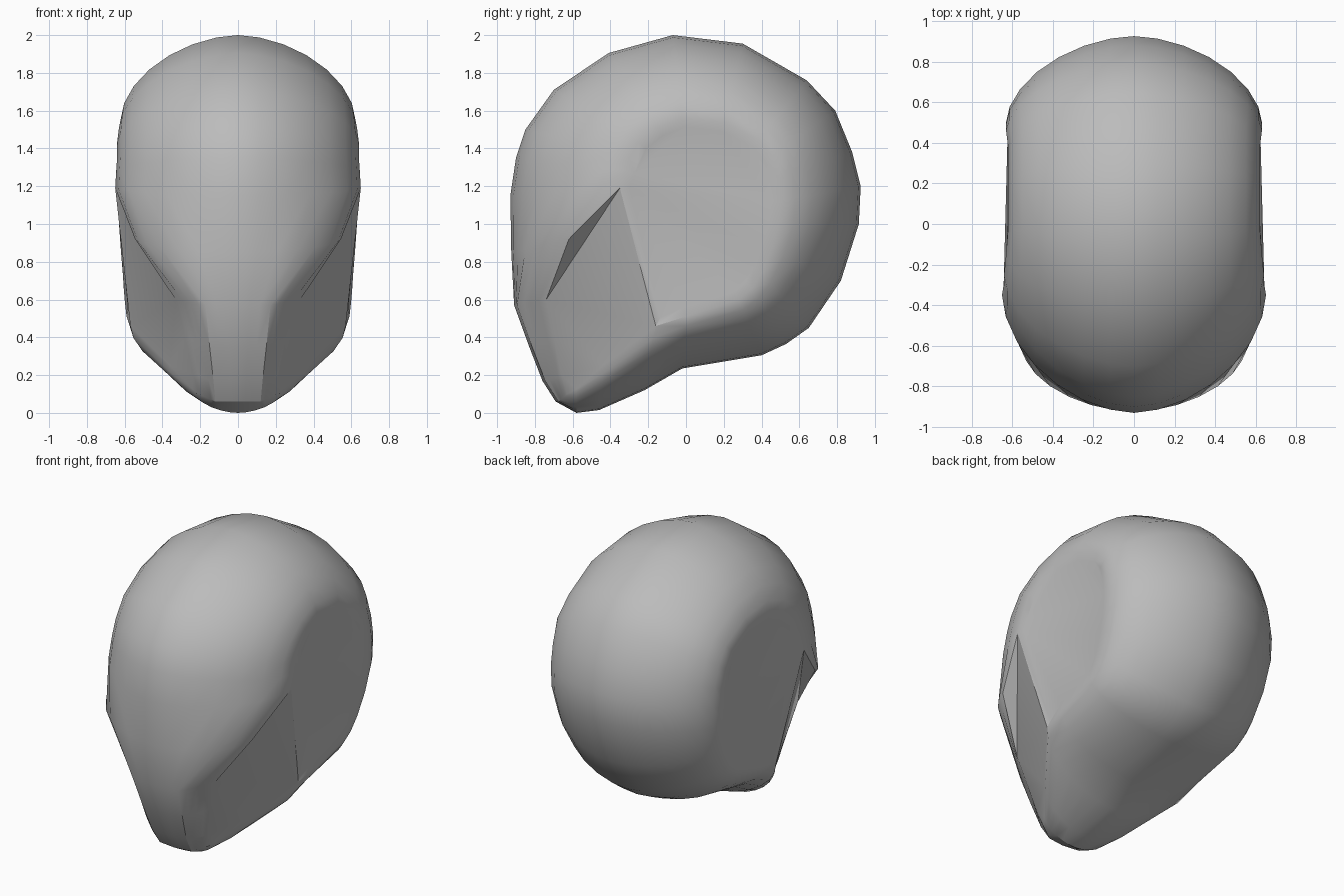
import bpy, bmesh, math

cube = bpy.data.objects.get("Cube")
if cube:
    bpy.data.objects.remove(cube, do_unlink=True)

# Plain grey material
mat = bpy.data.materials.new("plain grey")
mat.use_nodes = True
grey = (0.5, 0.5, 0.5, 1)
mat.diffuse_color = grey
mat.node_tree.nodes["Principled BSDF"].inputs["Base Color"].default_value = grey

# Ribs: centre-line point (y, z), then side-panel edge point (x, y, z)
ribs = [
    (-.07, 2.0, .62, -.02, 1.56), (.3, 1.955, .62, .2, 1.54),
    (.64, 1.76, .62, .38, 1.45), (.79, 1.6, .63, .46, 1.36),
    (.88, 1.38, .63, .49, 1.24), (.925, 1.2, .63, .5, 1.12),
    (.915, 1.0, .63, .49, 1.0), (.82, .7, .62, .45, .86),
    (.65, .45, .61, .4, .74), (.53, .365, .605, .35, .66),
    (.4, .305, .6, .28, .6), (-.02, .235, .59, 0, .51),
    (-.22, .12, .57, -.16, .46), (-.46, .015, .36, -.44, .25),
    (-.58, 0, .24, -.58, .125), (-.69, .06, .21, -.63, .1),
    (-.76, .17, .235, -.66, .2), (-.83, .35, .28, -.7, .4),
    (-.91, .57, .33, -.74, .6), (-.925, .85, .545, -.62, .92),
    (-.93, 1.15, .65, -.35, 1.19), (-.9, 1.35, .645, -.32, 1.28),
    (-.85, 1.5, .64, -.3, 1.35), (-.7, 1.71, .64, -.25, 1.43),
    (-.41, 1.905, .63, -.15, 1.51),
]
JAW, CHIN, CHEEK, BROW = 12, 15, 18, 20
# Half width of the flat strip down the muzzle, by rib
strip = {CHIN: .12, 16: .13, 17: .15, CHEEK: .172}
STEPS = 7
BEND = 1.13
count = len(ribs)


def rib_point(i, s):
    cy, cz, px, py, pz = ribs[i]
    if i in strip:
        # Flat strip, then a straight bevel out to the cheek edge
        w, flat = strip[i], 3
        if s <= flat:
            return (w * s / flat, cy + .015 * s / flat, cz)
        f = (s - flat) / (STEPS - flat)
        return (w + (px - w) * f, cy + .015 + (py - cy - .015) * f, cz + (pz - cz) * f)
    t = math.pi / 2 * s / STEPS
    a, b = math.sin(t) ** BEND, max(math.cos(t), 0) ** BEND
    return (px * a, py + (cy - py) * b, pz + (cz - pz) * b)


# Half shell: ribs run from the centre line to the side panel
bm = bmesh.new()
grid = [[bm.verts.new(rib_point(i, s)) for s in range(STEPS + 1)] for i in range(count)]
for i in range(count):
    r, q = grid[i], grid[(i + 1) % count]
    for s in range(STEPS):
        bm.faces.new((r[s], q[s], q[s + 1], r[s + 1]))

# Flat side panel, sunken cheek and the ledge under the brow
edge = [row[-1] for row in grid]
panel = bm.faces.new([edge[i % count] for i in range(BROW, count + JAW + 1)])
chin_side = bm.faces.new(edge[JAW:CHEEK + 1])
bm.faces.new((edge[JAW], edge[CHEEK], edge[BROW]))
bm.faces.new(edge[CHEEK:BROW + 1])
bmesh.ops.recalc_face_normals(bm, faces=bm.faces[:])
bmesh.ops.inset_individual(bm, faces=[panel], thickness=.05, depth=-.008)
bmesh.ops.triangulate(bm, faces=[panel, chin_side])

# Mirror to the other side and weld the centre line
dup = bmesh.ops.duplicate(bm, geom=bm.verts[:] + bm.edges[:] + bm.faces[:])["geom"]
for v in dup:
    if isinstance(v, bmesh.types.BMVert):
        v.co.x = -v.co.x
bmesh.ops.remove_doubles(bm, verts=bm.verts[:], dist=0.0005)
bmesh.ops.recalc_face_normals(bm, faces=bm.faces[:])

mesh = bpy.data.meshes.new("head_shell")
bm.to_mesh(mesh)
bm.free()
mesh.materials.append(mat)
shell = bpy.data.objects.new("head_shell", mesh)
bpy.context.collection.objects.link(shell)
bpy.ops.object.select_all(action='DESELECT')
shell.select_set(True)
bpy.context.view_layer.objects.active = shell
bpy.ops.object.shade_smooth_by_angle(angle=math.radians(26))
